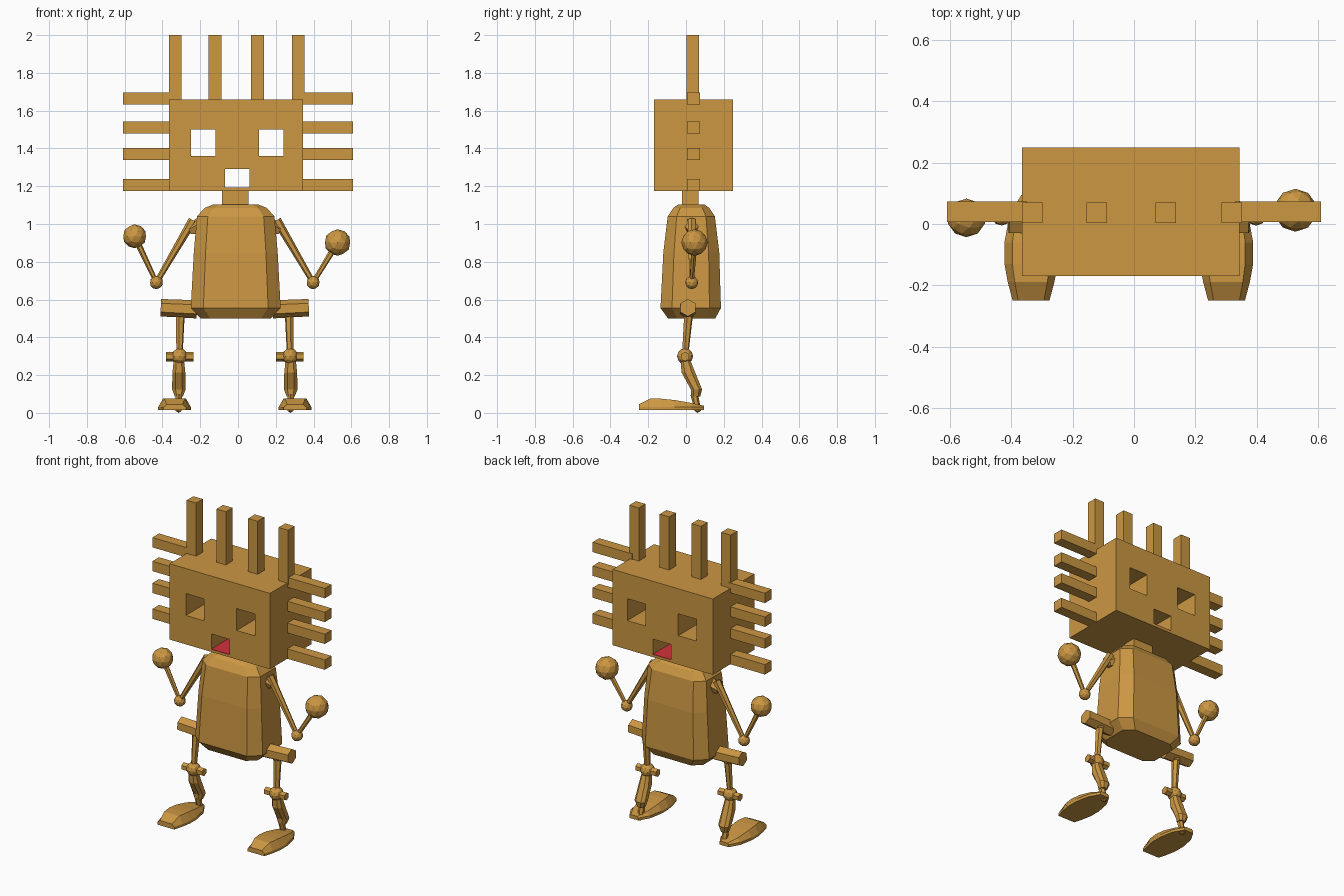
import bpy, bmesh, math
from mathutils import Vector, Matrix

if "Cube" in bpy.data.objects:
    bpy.data.objects.remove(bpy.data.objects["Cube"])


def material(name, rgb):
    m = bpy.data.materials.new(name)
    m.diffuse_color = (*rgb, 1)
    m.use_nodes = True
    m.node_tree.nodes["Principled BSDF"].inputs["Base Color"].default_value = m.diffuse_color
    return m


OCHRE = material("ochre", (0.60, 0.31, 0.055))
RED = material("mouth red", (0.65, 0.03, 0.045))


def finish(name, bm, mat=OCHRE):
    bmesh.ops.recalc_face_normals(bm, faces=bm.faces)
    me = bpy.data.meshes.new(name)
    bm.to_mesh(me)
    bm.free()
    me.materials.append(mat)
    ob = bpy.data.objects.new(name, me)
    bpy.context.collection.objects.link(ob)
    return ob


def box(name, x0, x1, y0, y1, z0, z1, mat=OCHRE):
    bm = bmesh.new()
    mtx = Matrix.Translation(((x0 + x1) / 2, (y0 + y1) / 2, (z0 + z1) / 2)) \
        @ Matrix.Diagonal((x1 - x0, y1 - y0, z1 - z0, 1))
    bmesh.ops.create_cube(bm, size=1, matrix=mtx)
    return finish(name, bm, mat)


def rod(name, p, q, r1, r2, sides=6):
    p, q = Vector(p), Vector(q)
    bm = bmesh.new()
    mtx = Matrix.Translation((p + q) / 2) @ (q - p).to_track_quat('Z', 'Y').to_matrix().to_4x4()
    bmesh.ops.create_cone(bm, cap_ends=True, segments=sides, radius1=r1, radius2=r2,
                          depth=(q - p).length, matrix=mtx)
    return finish(name, bm)


def ball(name, c, r, subdiv=2):
    bm = bmesh.new()
    bmesh.ops.create_icosphere(bm, subdivisions=subdiv, radius=r, matrix=Matrix.Translation(c))
    return finish(name, bm)


def loft(name, rings):
    """Skin a list of equal-length point rings and cap both ends."""
    bm = bmesh.new()
    vs = [[bm.verts.new(p) for p in ring] for ring in rings]
    n = len(vs[0])
    for a, b in zip(vs, vs[1:]):
        for i in range(n):
            j = (i + 1) % n
            bm.faces.new((a[i], a[j], b[j], b[i]))
    bm.faces.new(vs[0])
    bm.faces.new(vs[-1])
    return finish(name, bm)


def octagon(cx, cy, z, hx, hy, kx=0.72, ky=0.62):
    quarter = [(1, -ky), (1, ky), (kx, 1), (-kx, 1), (-1, ky), (-1, -ky), (-kx, -1), (kx, -1)]
    return [(cx + hx * u, cy + hy * v, z) for u, v in quarter]


# Head: a grid of cells with eye and mouth openings, thickened right through
xs = [-.365, -.25, -.12, -.07, .06, .11, .24, .345]
zs = [1.175, 1.19, 1.29, 1.36, 1.50, 1.66]
holes = {(1, 3), (5, 3), (3, 1)}
bm = bmesh.new()
grid = [[bm.verts.new((x, 0.04, z)) for z in zs] for x in xs]
for i in range(len(xs) - 1):
    for k in range(len(zs) - 1):
        if (i, k) not in holes:
            bm.faces.new((grid[i][k], grid[i + 1][k], grid[i + 1][k + 1], grid[i][k + 1]))
head = finish("head", bm)
thick = head.modifiers.new("depth", 'SOLIDIFY')
thick.thickness = 0.42
thick.offset = 0
box("mouth_floor", -.07, .06, -.17, .25, 1.189, 1.193, RED)

# Hair bars on top and at the sides
for i, x in enumerate((-.365, -.155, .07, .285)):
    box(f"top_hair_{i}", x, x + .067, .003, .07, 1.65, 2.0)
for i, z in enumerate((1.175, 1.34, 1.48, 1.632)):
    box(f"left_hair_{i}", -.61, -.35, .006, .073, z, z + .063)
    box(f"right_hair_{i}", .33, .61, .006, .073, z, z + .063)

# Neck and body
box("neck", -.085, .055, -.02, .065, 1.06, 1.18)
loft("body", [octagon(-.012, .025 + o, z, hx, hy) for z, o, hx, hy in (
    (.50, .005, .185, .125), (.555, 0, .238, .16), (.85, .003, .222, .148),
    (1.04, .003, .205, .125), (1.085, .003, .165, .095), (1.103, .003, .12, .07))])


def foot(name, cx):
    # Outline stations from toe to heel: y, half width, top height
    rings = []
    for y, w, h in ((-.25, .06, .045), (-.19, .076, .075), (-.13, .087, .075),
                    (-.06, .087, .068), (.03, .07, .052), (.095, .032, .038)):
        t = w * .7
        rings.append([(cx - w, y, .014), (cx + w, y, .014), (cx + w, y, .03),
                      (cx + t, y, h), (cx - t, y, h), (cx - w, y, .03)])
    return loft(name, rings)


# Limbs
for side, s in (("left", -1), ("right", 1)):
    def X(d):
        return -.017 + s * d

    # Arm
    hand = (-.547, .02, .935) if s < 0 else (.527, .045, .902)
    elbow = (X(.415), .03, .69)
    rod(side + "_upper_arm", (X(.222), .03, 1.02), elbow, .024, .014)
    rod(side + "_shoulder", (X(.185), .03, .985), (X(.24), .03, .965), .05, .025, 5)
    ball(side + "_elbow", elbow, .035)
    rod(side + "_forearm", elbow, hand, .012, .017)
    ball(side + "_hand", hand, .063 if s < 0 else .07)

    # Hip bar and leg
    rod(side + "_hip", (X(.20), .01, .548), (X(.392), .01, .557), .048, .046)
    ball(side + "_hip_joint", (X(.287), .012, .528), .034, 1)
    knee = (X(.293), -.005, .30)
    rod(side + "_thigh", (X(.288), .014, .525), knee, .024, .017)
    ball(side + "_knee", knee, .043)
    rod(side + "_knee_axle", (X(.218), -.005, .298), (X(.364), -.005, .298), .025, .025)
    loft(side + "_shin", [octagon(X(.296), y, z, hx, hy, .5, .5) for y, z, hx, hy in (
        (-.005, .29, .026, .024), (.012, .215, .034, .036),
        (.055, .125, .036, .03), (.052, .088, .022, .024))])
    rod(side + "_ankle", (X(.296), .043, .10), (X(.296), .062, .02), .02, .017)
    ball(side + "_heel_pin", (X(.296), .062, .02), .02, 1)
    foot(side + "_foot", X(.319))
